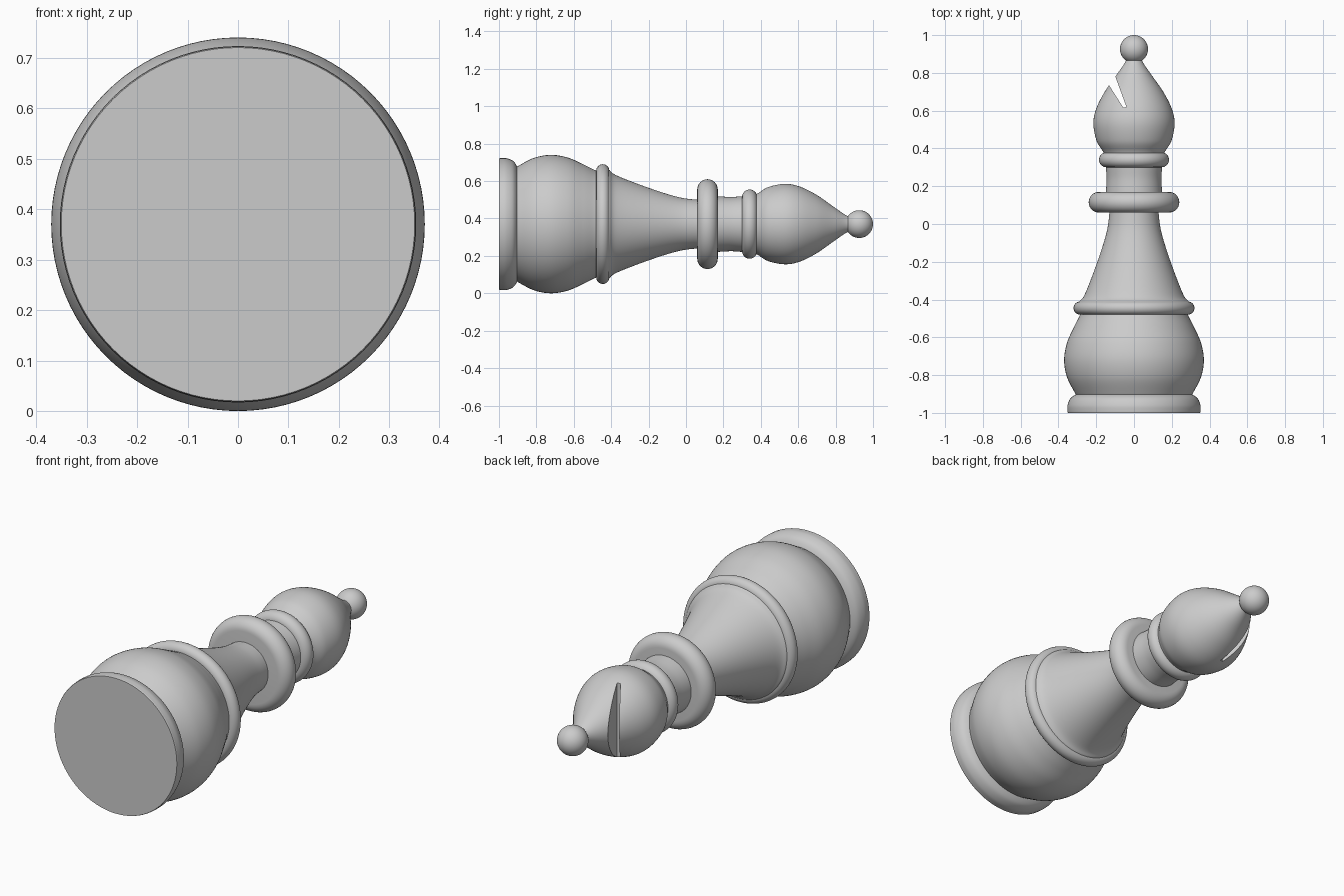
import bpy, bmesh, math
from mathutils import Vector

cube = bpy.data.objects.get("Cube")
if cube:
    bpy.data.objects.remove(cube, do_unlink=True)

AXIS_Z = 0.37   # height of the turning axis, which runs along y
SIDES = 96

grey = bpy.data.materials.new("plain grey")
grey.use_nodes = True
colour = (0.6, 0.6, 0.6, 1)
grey.diffuse_color = colour
grey.node_tree.nodes["Principled BSDF"].inputs["Base Color"].default_value = colour


def add_object(name, bm):
    bmesh.ops.recalc_face_normals(bm, faces=bm.faces)
    mesh = bpy.data.meshes.new(name)
    bm.to_mesh(mesh)
    bm.free()
    mesh.materials.append(grey)
    obj = bpy.data.objects.new(name, mesh)
    bpy.context.collection.objects.link(obj)
    return obj


def smooth(obj):
    bpy.ops.object.select_all(action='DESELECT')
    obj.select_set(True)
    bpy.context.view_layer.objects.active = obj
    bpy.ops.object.shade_smooth_by_angle(angle=math.radians(35))


def curve_through(points, steps=8):
    """Smooth curve through (y, radius) points."""
    p = [Vector(q) for q in points]
    p = [2 * p[0] - p[1]] + p + [2 * p[-1] - p[-2]]
    out = []
    for a, b, c, d in zip(p, p[1:], p[2:], p[3:]):
        for i in range(steps):
            t = i / steps
            out.append(0.5 * (2 * b + (c - a) * t + (2 * a - 5 * b + 4 * c - d) * t ** 2
                              + (3 * b - a - 3 * c + d) * t ** 3))
    return out + [p[-2]]


def lathe(name, profile):
    """Closed turned part from a profile of (y, radius)."""
    bm = bmesh.new()
    rings = []
    for y, r in profile:
        rings.append([bm.verts.new((r * math.cos(a), y, AXIS_Z + r * math.sin(a)))
                      for a in (math.tau * i / SIDES for i in range(SIDES))])
    for lower, upper in zip(rings, rings[1:]):
        for i in range(SIDES):
            j = (i + 1) % SIDES
            bm.faces.new((lower[i], lower[j], upper[j], upper[i]))
    bm.faces.new(rings[0])
    bm.faces.new(rings[-1])
    obj = add_object(name, bm)
    smooth(obj)
    return obj


def bead(name, y0, y1, radius, steps=16):
    """Turned ring with a half-round rim."""
    mid, half = (y0 + y1) / 2, (y1 - y0) / 2
    angles = [math.pi * i / steps for i in range(steps + 1)]
    return lathe(name, [(mid - half * math.cos(a), radius - half + half * math.sin(a))
                        for a in angles])


# Foot and body
lathe("foot", [(-1, 0.35)] + curve_through(
    [(-0.995, 0.352), (-0.96, 0.352), (-0.925, 0.338), (-0.905, 0.312), (-0.9, 0.29)]))
lathe("body", curve_through(
    [(-0.92, 0.295), (-0.89, 0.315), (-0.81, 0.355), (-0.72, 0.37), (-0.63, 0.355),
     (-0.55, 0.32), (-0.49, 0.29), (-0.46, 0.28)]))

# Stem with its rings
bead("body_ring", -0.48, -0.41, 0.32)
lathe("stem", curve_through(
    [(-0.43, 0.305), (-0.41, 0.29), (-0.375, 0.262), (-0.25, 0.212), (-0.12, 0.167),
     (-0.03, 0.142), (0.04, 0.132), (0.1, 0.128)]))
bead("collar", 0.06, 0.17, 0.24)
lathe("neck", curve_through([(0.14, 0.151), (0.18, 0.148), (0.24, 0.145), (0.29, 0.148), (0.33, 0.152)]))
bead("neck_ring", 0.3, 0.38, 0.185)

# Head with its slot
head = lathe("head", curve_through(
    [(0.35, 0.15), (0.385, 0.165), (0.44, 0.198), (0.53, 0.215), (0.61, 0.2), (0.7, 0.155),
     (0.79, 0.092), (0.86, 0.045), (0.9, 0.035)]))

slot = [(-0.056, 0.615), (-0.04, 0.62), (-0.15, 0.92), (-0.25, 0.92)]
bm = bmesh.new()
bottom = bm.faces.new([bm.verts.new((x, y, 0)) for x, y in slot])
walls = bmesh.ops.extrude_face_region(bm, geom=[bottom])
bmesh.ops.translate(bm, vec=(0, 0, 2 * AXIS_Z),
                    verts=[v for v in walls["geom"] if isinstance(v, bmesh.types.BMVert)])
cutter = add_object("slot_cutter", bm)
cutter.hide_render = True
cut = head.modifiers.new("slot", 'BOOLEAN')
cut.operation = 'DIFFERENCE'
cut.solver = 'EXACT'
cut.object = cutter
bpy.context.view_layer.objects.active = head
# Bring the cut to the front of the stack, then bake it in
bpy.ops.object.modifier_move_to_index(modifier="slot", index=0)
bpy.ops.object.modifier_apply(modifier="slot")
bpy.data.objects.remove(cutter, do_unlink=True)
smooth(head)

# Finial ball
bpy.ops.mesh.primitive_uv_sphere_add(segments=48, ring_count=24, radius=0.074,
                                     location=(0, 0.926, AXIS_Z),
                                     rotation=(math.pi / 2, 0, 0))
ball = bpy.context.object
ball.name = "finial_ball"
ball.data.materials.append(grey)
smooth(ball)
